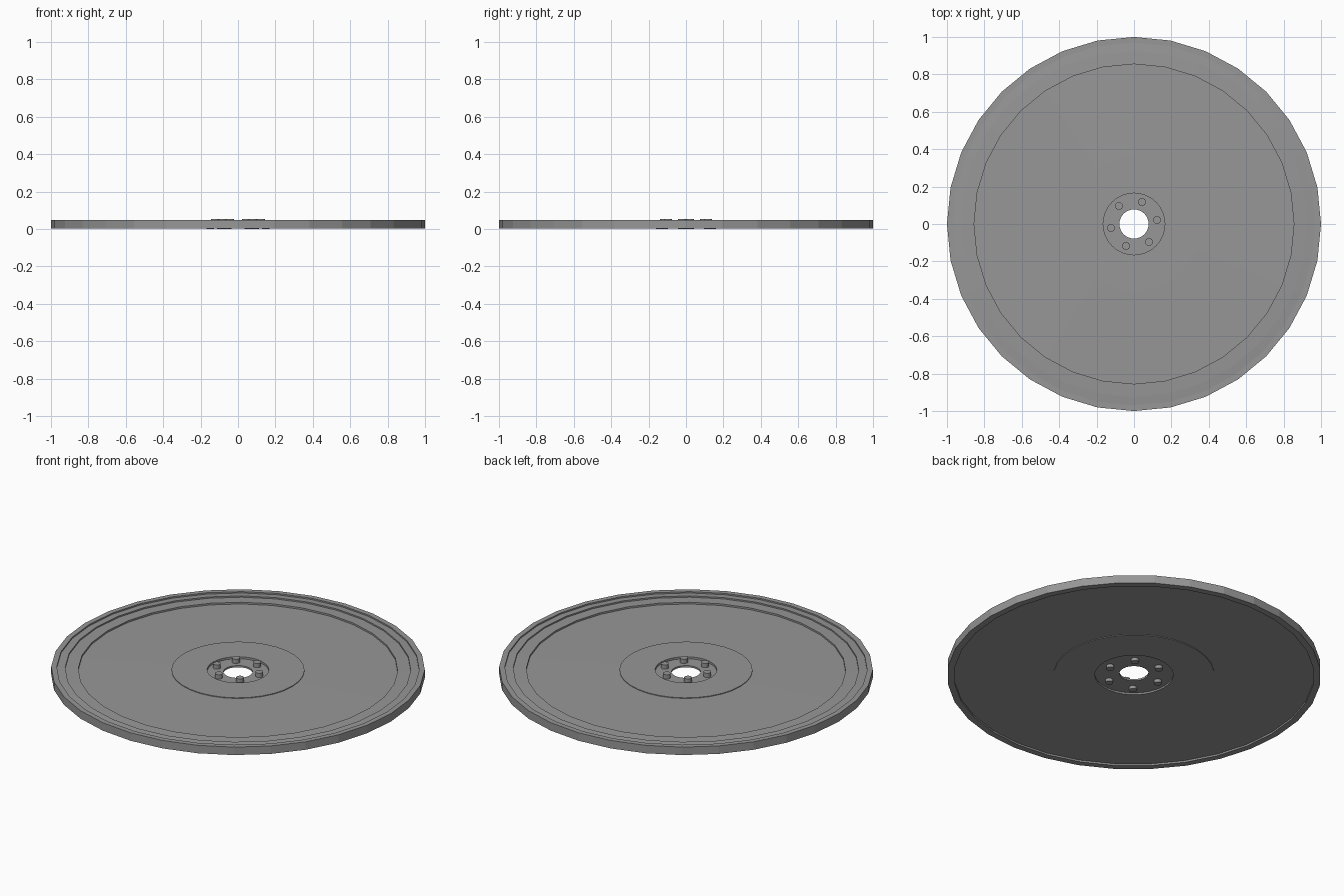
import bpy, bmesh
from math import cos, sin, pi, radians

if "Cube" in bpy.data.objects:
    bpy.data.objects.remove(bpy.data.objects["Cube"])

SIDES = 32

# Dark grey metal
metal = bpy.data.materials.new("dark_metal")
metal.diffuse_color = (0.31, 0.31, 0.31, 1)
metal.use_nodes = True
metal.node_tree.nodes["Principled BSDF"].inputs["Base Color"].default_value = metal.diffuse_color


def lathe(name, profile, sides=SIDES):
    """Revolve a closed (radius, z) profile around the z axis."""
    bm = bmesh.new()
    rings = [[bm.verts.new((r * cos(2 * pi * i / sides), r * sin(2 * pi * i / sides), z))
              for r, z in profile] for i in range(sides)]
    n = len(profile)
    for i in range(sides):
        a, b = rings[i], rings[(i + 1) % sides]
        for j in range(n):
            k = (j + 1) % n
            bm.faces.new((a[j], b[j], b[k], a[k]))
    bmesh.ops.recalc_face_normals(bm, faces=bm.faces)
    me = bpy.data.meshes.new(name)
    bm.to_mesh(me)
    bm.free()
    me.materials.append(metal)
    ob = bpy.data.objects.new(name, me)
    bpy.context.collection.objects.link(ob)
    return ob


def bolts(name, ring_radius, phase, z0, z1):
    """Six bolt heads around the hub."""
    for k in range(6):
        a = radians(phase + 60 * k)
        bpy.ops.mesh.primitive_cylinder_add(
            vertices=16, radius=0.021, depth=z1 - z0,
            location=(ring_radius * cos(a), ring_radius * sin(a), (z0 + z1) / 2))
        bpy.context.object.name = f"{name}_{k + 1}"
        bpy.context.object.data.materials.append(metal)


# Main disc: stepped rim, thin web, slightly raised centre, recessed hub and bore
lathe("disc", [
    # top side, from the bore outwards
    (0.078, 0.028), (0.165, 0.028), (0.165, 0.040),
    (0.356, 0.040), (0.356, 0.036),
    (0.855, 0.030), (0.855, 0.040),
    (0.925, 0.037), (0.925, 0.045),
    (0.97, 0.041), (0.97, 0.049),
    # outer wall and underside, back to the bore
    (1.0, 0.049), (1.0, 0.002), (0.963, 0.002), (0.963, 0.012),
    (0.43, 0.012), (0.43, 0.008),
    (0.21, 0.008), (0.21, 0.018), (0.078, 0.018),
])

# Bolt heads on both faces of the hub
bolts("top_bolt", 0.125, 10, 0.026, 0.053)
bolts("bottom_bolt", 0.15, -8, 0.0, 0.020)
